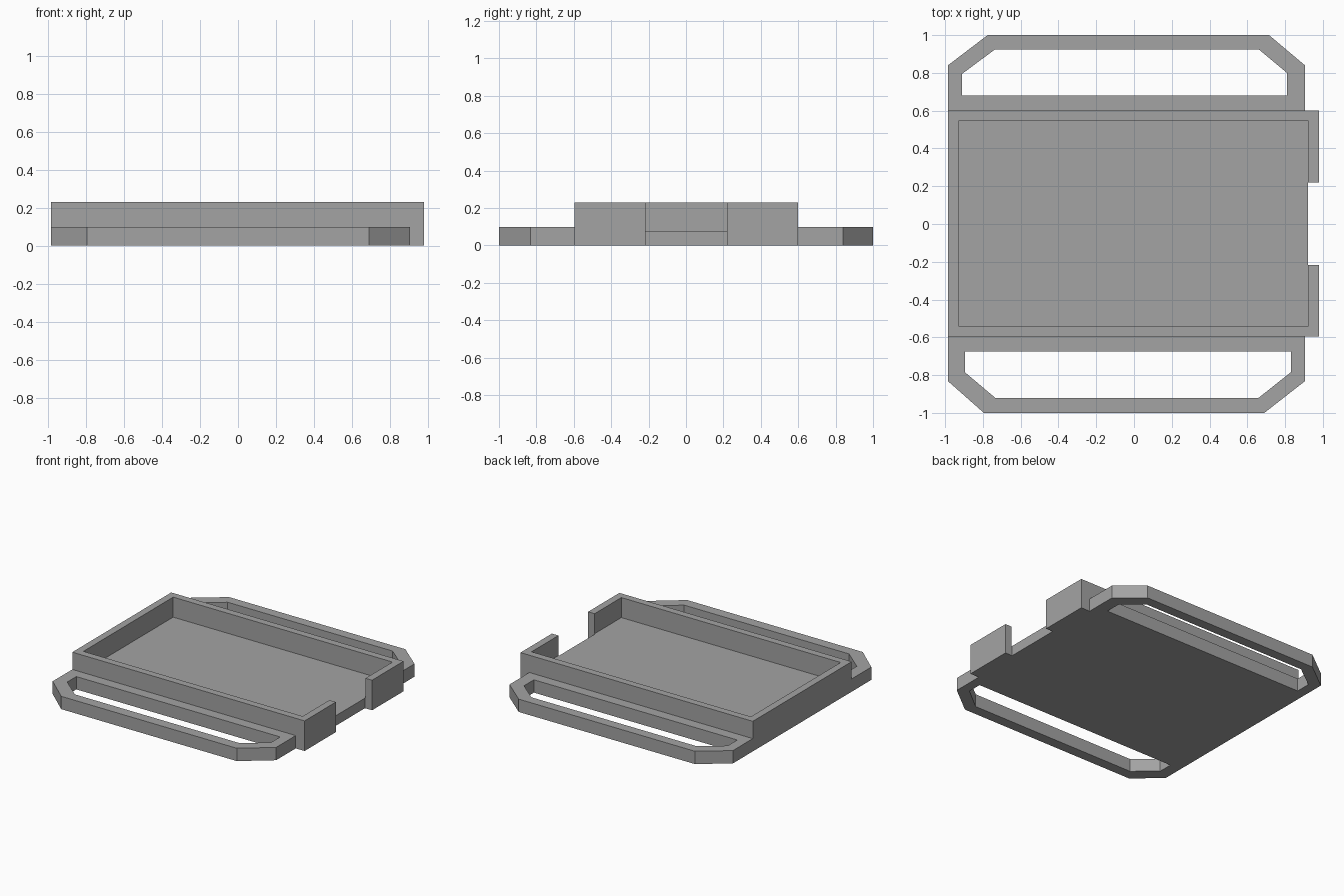
import bpy
import bmesh

if "Cube" in bpy.data.objects:
    bpy.data.objects.remove(bpy.data.objects["Cube"])

grey = bpy.data.materials.new("plain grey")
grey.diffuse_color = (0.37, 0.37, 0.37, 1)
grey.use_nodes = True
grey.node_tree.nodes["Principled BSDF"].inputs["Base Color"].default_value = grey.diffuse_color


def finish(bm, name):
    bmesh.ops.recalc_face_normals(bm, faces=bm.faces)
    mesh = bpy.data.meshes.new(name)
    bm.to_mesh(mesh)
    bm.free()
    obj = bpy.data.objects.new(name, mesh)
    bpy.context.collection.objects.link(obj)
    mesh.materials.append(grey)
    return obj


def box(name, lo, hi):
    bm = bmesh.new()
    bmesh.ops.create_cube(bm, size=1)
    for v in bm.verts:
        v.co = [lo[i] + (v.co[i] + 0.5) * (hi[i] - lo[i]) for i in range(3)]
    return finish(bm, name)


def cut(target, cutter):
    mod = target.modifiers.new(cutter.name, 'BOOLEAN')
    mod.operation = 'DIFFERENCE'
    mod.solver = 'EXACT'
    mod.object = cutter
    cutter.hide_render = True
    cutter.hide_set(True)


def loop_handle(name, outer, inner, height):
    """Flat ring between two matching outlines, extruded upward."""
    bm = bmesh.new()
    o = [bm.verts.new((x, y, 0)) for x, y in outer]
    i = [bm.verts.new((x, y, 0)) for x, y in inner]
    n = len(o)
    faces = [bm.faces.new((o[k], o[(k + 1) % n], i[(k + 1) % n], i[k]))
             for k in range(n)]
    top = bmesh.ops.extrude_face_region(bm, geom=faces, use_keep_orig=True)
    for v in top["geom"]:
        if isinstance(v, bmesh.types.BMVert):
            v.co.z = height
    return finish(bm, name)


# Open tray: block with a pocket and a gap in the right wall
tray = box("tray", (-0.985, -0.595, 0), (0.98, 0.6, 0.23))
cut(tray, box("pocket_cutter", (-0.93, -0.54, 0.077), (0.925, 0.545, 0.4)))
cut(tray, box("gap_cutter", (0.92, -0.217, -0.2), (1.2, 0.22, 0.5)))

# Strap loops on the back and front edges
loop_handle("back_strap_loop",
            [(-0.985, 0.6), (-0.985, 0.84), (-0.775, 1.0),
             (0.715, 1.0), (0.905, 0.84), (0.905, 0.6)],
            [(-0.91, 0.68), (-0.91, 0.795), (-0.735, 0.925),
             (0.66, 0.925), (0.81, 0.80), (0.81, 0.68)], 0.098)
loop_handle("front_strap_loop",
            [(-0.985, -0.595), (-0.985, -0.832), (-0.795, -1.0),
             (0.69, -1.0), (0.905, -0.832), (0.905, -0.595)],
            [(-0.895, -0.675), (-0.895, -0.785), (-0.735, -0.92),
             (0.66, -0.92), (0.83, -0.785), (0.83, -0.675)], 0.098)
